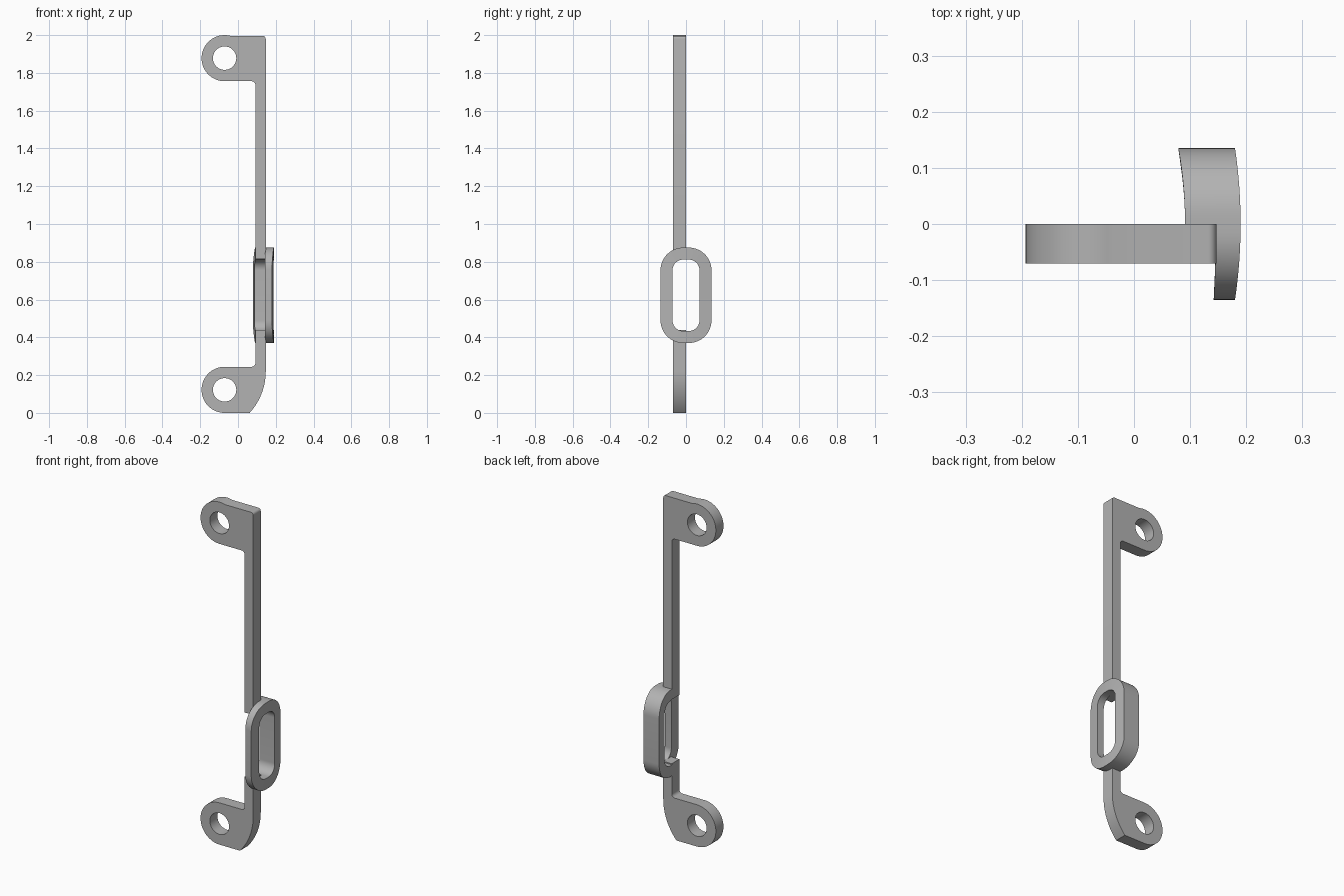
import bpy, bmesh
from math import sin, cos, radians

cube = bpy.data.objects.get("Cube")
if cube:
    bpy.data.objects.remove(cube)

GREY = (0.45, 0.45, 0.45, 1)
mat = bpy.data.materials.new("plain grey")
mat.use_nodes = True
mat.diffuse_color = GREY
mat.node_tree.nodes["Principled BSDF"].inputs["Base Color"].default_value = GREY


def arc(cx, cy, r, a, b, n=12):
    steps = [radians(a + (b - a) * i / n) for i in range(n + 1)]
    return [(cx + r * cos(t), cy + r * sin(t)) for t in steps]


def finish(ob):
    bpy.ops.object.select_all(action='DESELECT')
    ob.select_set(True)
    bpy.context.view_layer.objects.active = ob
    if ob.type == 'CURVE':
        bpy.ops.object.convert(target='MESH')
        ob = bpy.context.object
    ob.data.materials.clear()
    ob.data.materials.append(mat)
    bpy.ops.object.shade_smooth_by_angle(angle=radians(30))


def plate(name, *loops):
    """Flat plate in the xz plane; loops after the first are holes."""
    cu = bpy.data.curves.new(name, 'CURVE')
    cu.dimensions = '2D'
    cu.fill_mode = 'BOTH'
    cu.extrude = 0.035
    for loop in loops:
        s = cu.splines.new('POLY')
        s.points.add(len(loop) - 1)
        for p, (x, z) in zip(s.points, loop):
            p.co = (x, z, 0, 1)
        s.use_cyclic_u = True
    ob = bpy.data.objects.new(name, cu)
    bpy.context.collection.objects.link(ob)
    ob.rotation_euler.x = radians(90)
    ob.location.y = -0.035
    finish(ob)


# Bars with eyelet tabs
L, R = 0.092, 0.147
EYE_X, EYE_R, HOLE_R = -0.071, 0.122, 0.062
TOP, LOW = 2 - EYE_R, EYE_R


def hole(z):
    return arc(EYE_X, z, HOLE_R, 0, 351, 39)


plate("upper_arm",
      [(L, 0.815), (R, 0.815)]
      + arc(R - 0.015, 1.98, 0.015, 0, 90, 6)
      + arc(EYE_X, TOP, EYE_R, 73, 270, 32)
      + arc(L - 0.02, TOP - EYE_R - 0.02, 0.02, 90, 0, 8),
      hole(TOP))
plate("lower_arm",
      [(R, 0.44), (L, 0.44)]
      + arc(L - 0.02, LOW + EYE_R + 0.02, 0.02, 0, -90, 8)
      + arc(EYE_X, LOW, EYE_R, 90, 270, 32)
      + arc(R - 0.327, 0.22, 0.327, -42.3, 0, 14),
      hole(LOW))


# Slotted loop: a thin front half and a deep back half, gently bowed in y
MID, FLAT, RISE = 0.6225, 0.015, 0.1325


def half_slot(r):
    top = [(0, RISE + r)] + arc(FLAT, RISE, r, 90, 0, 14)
    return top + [(y, -z) for y, z in reversed(top)]


def half_loop(name, side, back, back_bow):
    bm = bmesh.new()
    rows = []
    for r in (0.12, 0.0565):
        for x0, bow in ((0.19, 0.01), (back, back_bow)):
            rows.append([bm.verts.new((x0 - bow * (y / 0.135) ** 2, side * y, MID + z))
                         for y, z in half_slot(r)])
    ring = [rows[0], rows[1], rows[3], rows[2]]
    for a, b in zip(ring, ring[1:] + ring[:1]):
        for i in range(len(a) - 1):
            bm.faces.new((a[i], a[i + 1], b[i + 1], b[i]))
    for end in (0, -1):
        bm.faces.new([row[end] for row in ring])
    bmesh.ops.recalc_face_normals(bm, faces=bm.faces)
    me = bpy.data.meshes.new(name)
    bm.to_mesh(me)
    bm.free()
    ob = bpy.data.objects.new(name, me)
    bpy.context.collection.objects.link(ob)
    finish(ob)


half_loop("loop_front_half", -1, 0.146, 0.004)
half_loop("loop_back_half", 1, 0.091, 0.012)
